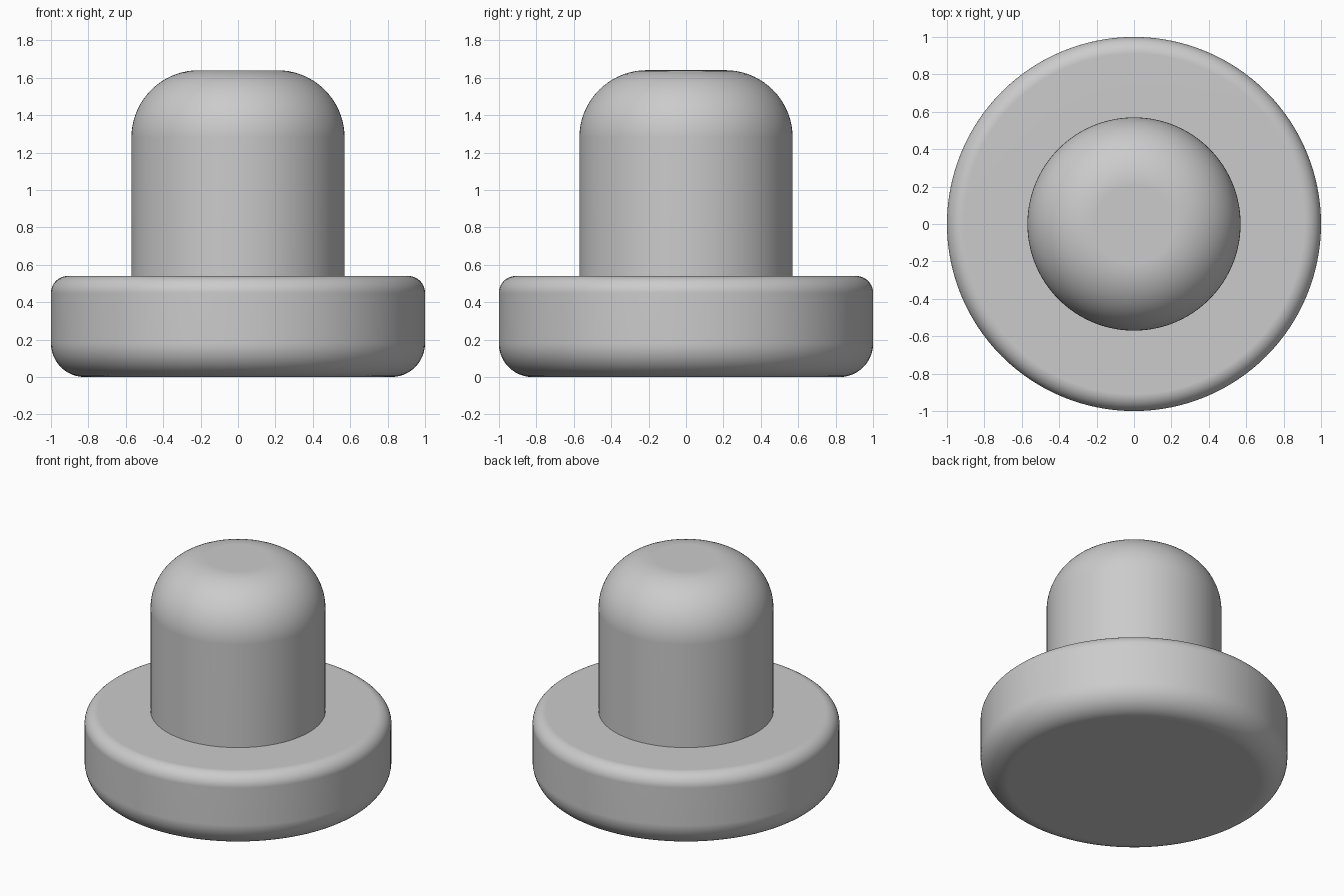
import bpy
import bmesh
from math import cos, sin, pi, radians
from mathutils import Matrix, Vector

cube = bpy.data.objects.get("Cube")
if cube:
    bpy.data.objects.remove(cube, do_unlink=True)

SEGMENTS = 128
BASE_R, BASE_TOP = 1.0, 0.54
STEM_R, STEM_TOP = 0.57, 1.64


def fillet(radius, height, size, start, steps):
    """Quarter-round corner inside (radius, height), swept upward from start."""
    inward_z = size if start < 0 else -size
    cx, cz = radius - size, height + inward_z
    angles = [start + pi / 2 * i / steps for i in range(steps + 1)]
    return [(cx + size * cos(a), cz + size * sin(a)) for a in angles]


# Outline from the underside to the flat crown
profile = fillet(BASE_R, 0, 0.18, -pi / 2, 12)
profile += fillet(BASE_R, BASE_TOP, 0.09, 0, 10)
profile += [(STEM_R, BASE_TOP)]
profile += fillet(STEM_R, STEM_TOP, 0.36, 0, 18)

# Turn the outline around the z axis
bm = bmesh.new()
rings = []
for r, z in profile:
    rings.append([bm.verts.new(Matrix.Rotation(2 * pi * i / SEGMENTS, 3, "Z") @ Vector((r, 0, z)))
                  for i in range(SEGMENTS)])
for low, high in zip(rings, rings[1:]):
    for i in range(SEGMENTS):
        j = (i + 1) % SEGMENTS
        bm.faces.new((low[i], low[j], high[j], high[i]))
bm.faces.new(rings[0][::-1])
bm.faces.new(rings[-1])
bmesh.ops.recalc_face_normals(bm, faces=bm.faces)
mesh = bpy.data.meshes.new("flanged_plug")
bm.to_mesh(mesh)
bm.free()

plug = bpy.data.objects.new("flanged_plug", mesh)
bpy.context.collection.objects.link(plug)

# Plain grey material
grey = bpy.data.materials.new("light_grey")
grey.use_nodes = True
grey.diffuse_color = (0.6, 0.6, 0.6, 1)
grey.node_tree.nodes["Principled BSDF"].inputs["Base Color"].default_value = grey.diffuse_color
mesh.materials.append(grey)

# Smooth rounds, crisp joint, even shading on the flats
bpy.ops.object.select_all(action="DESELECT")
plug.select_set(True)
bpy.context.view_layer.objects.active = plug
bpy.ops.object.shade_smooth_by_angle(angle=radians(30))
weighted = plug.modifiers.new("even_flats", "WEIGHTED_NORMAL")
weighted.keep_sharp = True
